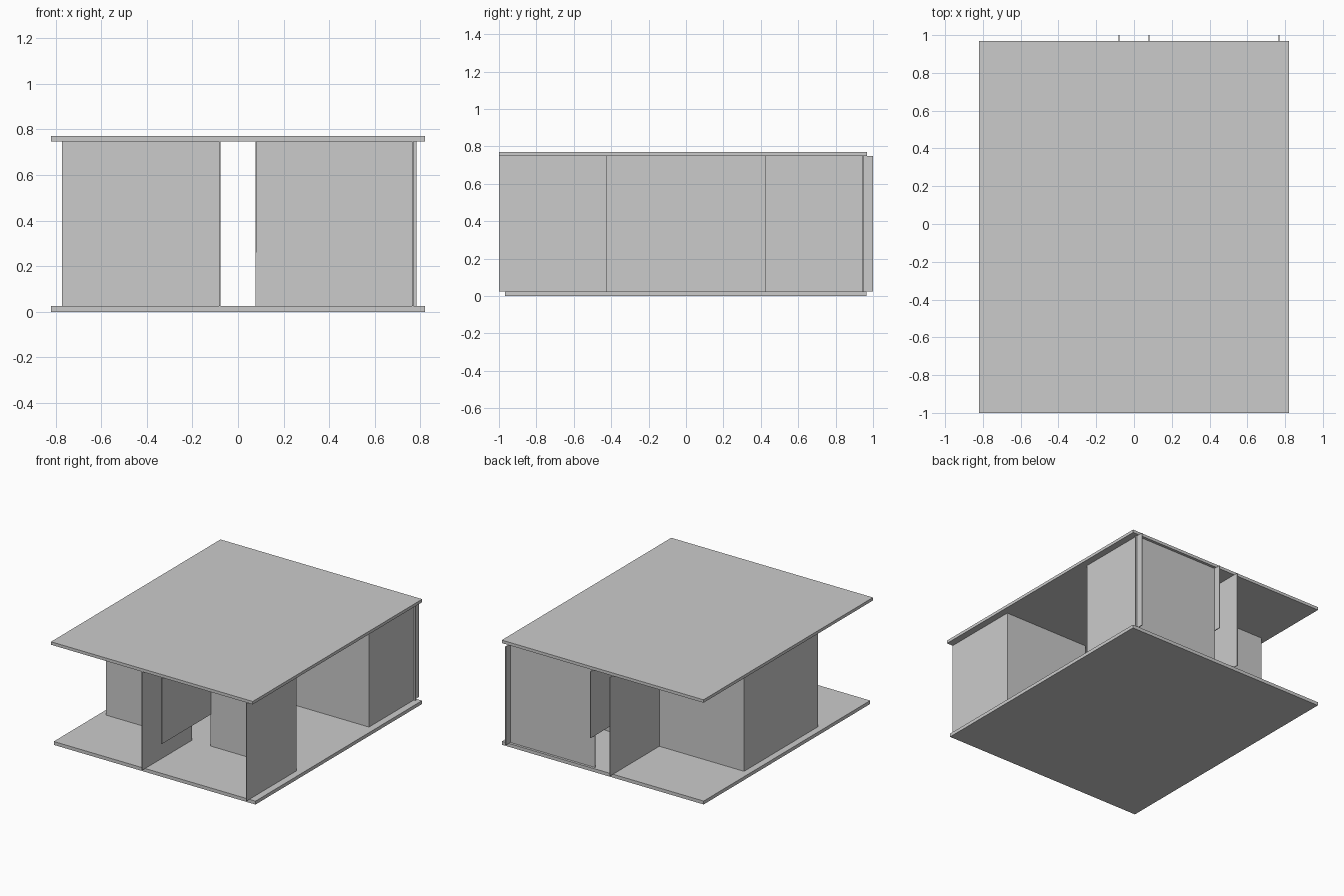
import bpy

if "Cube" in bpy.data.objects:
    bpy.data.objects.remove(bpy.data.objects["Cube"])

Z0, Z1 = 0.025, 0.748   # floor top and roof underside
T = 0.006               # panel thickness


def box(name, x0, x1, y0, y1, z0=Z0, z1=Z1):
    bpy.ops.mesh.primitive_cube_add(
        size=1, location=((x0 + x1) / 2, (y0 + y1) / 2, (z0 + z1) / 2))
    ob = bpy.context.object
    ob.name = name
    ob.scale = (x1 - x0, y1 - y0, z1 - z0)
    bpy.ops.object.transform_apply(location=False, rotation=False, scale=True)
    return ob


def wall_x(name, x, y0, y1, z0=Z0):
    """Panel facing sideways."""
    return box(name, x - T / 2, x + T / 2, y0, y1, z0)


def wall_y(name, y, x0, x1):
    """Panel facing front and back."""
    return box(name, x0, x1, y - T / 2, y + T / 2)


# Base and top boards
box("base_board", -0.82, 0.82, -0.968, 0.966, 0, Z0)
box("top_board", -0.82, 0.82, -1.0, 0.968, Z1, 0.77)

# Panels repeated at the front and back
for side, s in (("front", -1), ("back", 1)):
    y0, y1 = sorted((s * 0.425, s * 1.0))
    wall_x(side + "_left_divider", -0.08, y0, y1)
    wall_x(side + "_hanging_divider", 0.079, y0, y1, 0.26)
    wall_x(side + "_right_side_panel", 0.767, y0, y1)
    wall_y(side + "_left_cross_panel", s * 0.425, -0.772, -0.08)
    wall_y(side + "_right_cross_panel", s * 0.425, 0.076, 0.77)

# Left side panel closing the middle bay
wall_x("middle_left_side_panel", -0.769, -0.425, 0.425)

# Back closing panel of the right rear bay
wall_y("back_closing_panel", 0.945, 0.076, 0.783)
